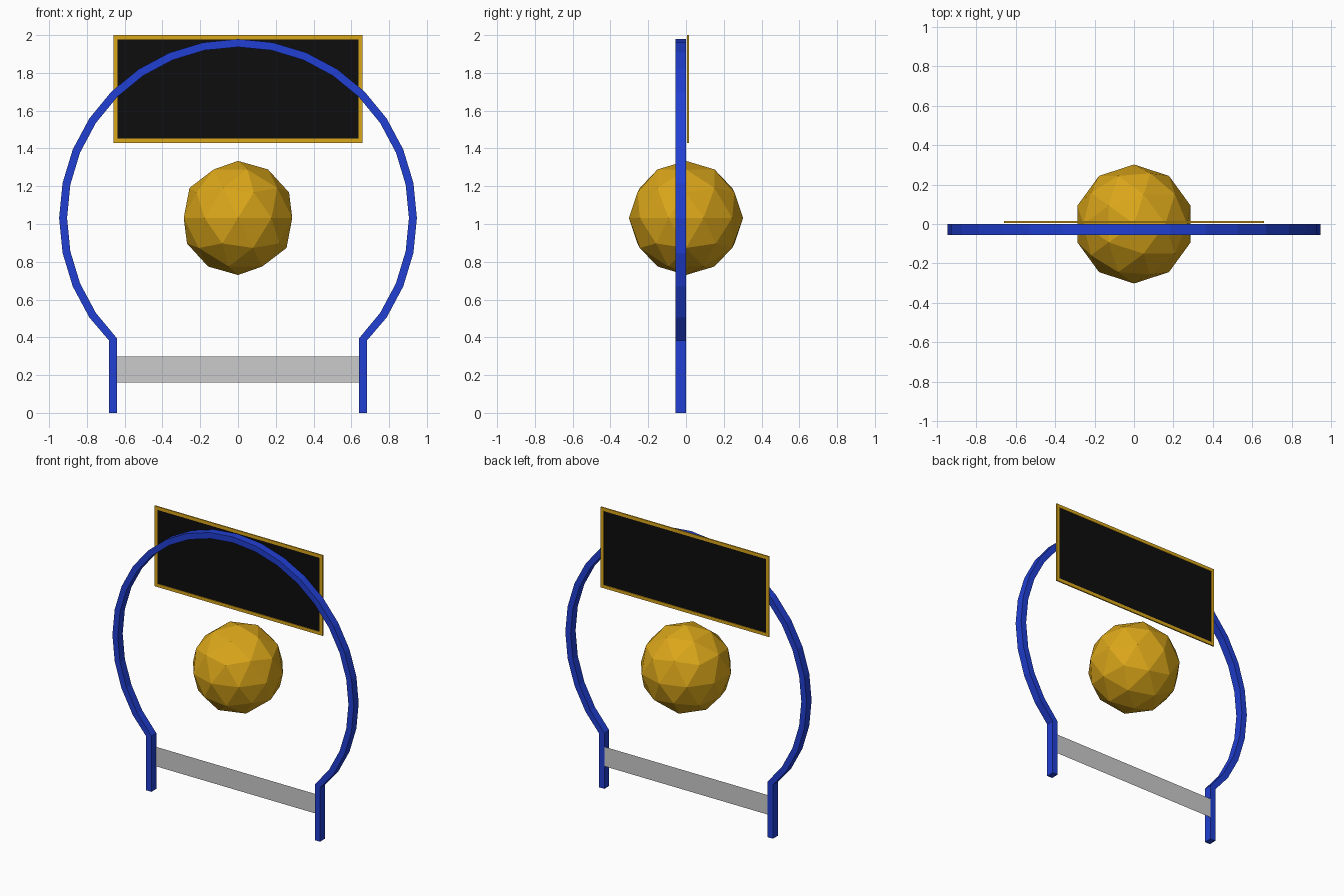
import bpy, bmesh, math

if "Cube" in bpy.data.objects:
    bpy.data.objects.remove(bpy.data.objects["Cube"])


def material(name, rgb):
    m = bpy.data.materials.new(name)
    m.diffuse_color = (*rgb, 1)
    m.use_nodes = True
    m.node_tree.nodes["Principled BSDF"].inputs["Base Color"].default_value = m.diffuse_color
    return m


BLUE = material("blue_paint", (0.015, 0.05, 0.65))
GOLD = material("gold", (0.70, 0.38, 0.01))
BLACK = material("black", (0.004, 0.004, 0.004))


def finish(name, bm, mat=None):
    bmesh.ops.recalc_face_normals(bm, faces=bm.faces)
    mesh = bpy.data.meshes.new(name)
    bm.to_mesh(mesh)
    bm.free()
    obj = bpy.data.objects.new(name, mesh)
    bpy.context.collection.objects.link(obj)
    if mat:
        mesh.materials.append(mat)
    return obj


def band(name, inner, outer, y0, y1, closed, mat):
    """Square-section band between two x/z outlines."""
    bm = bmesh.new()
    rings = [[bm.verts.new((x, y, z)) for (x, z), y in
              ((i, y0), (o, y0), (o, y1), (i, y1))]
             for i, o in zip(inner, outer)]
    pairs = list(zip(rings, rings[1:]))
    if closed:
        pairs.append((rings[-1], rings[0]))
    else:
        bm.faces.new(rings[0])
        bm.faces.new(rings[-1])
    for a, b in pairs:
        for k in range(4):
            n = (k + 1) % 4
            bm.faces.new((a[k], a[n], b[n], b[k]))
    return finish(name, bm, mat)


def sheet(name, hx, z0, z1, y, mat=None):
    bm = bmesh.new()
    bm.faces.new([bm.verts.new((x, y, z)) for x, z in rect(hx, z0, z1)])
    return finish(name, bm, mat)


def rect(hx, z0, z1):
    return [(-hx, z0), (hx, z0), (hx, z1), (-hx, z1)]


CENTRE_Z = 1.032


def arch_outline(radius, leg_x, join_z):
    # 32-sided circle, open over the lower quarter, with straight legs
    angles = [math.radians(-33.75 + 11.25 * i) for i in range(23)]
    arc = [(radius * math.cos(a), CENTRE_Z + radius * math.sin(a)) for a in angles]
    return [(leg_x, 0), (leg_x, join_z)] + arc + [(-leg_x, join_z), (-leg_x, 0)]


# Arch with legs
band("arch_frame", arch_outline(0.905, 0.641, 0.395),
     arch_outline(0.947, 0.682, 0.382), -0.055, 0, False, BLUE)

# Cross bar, a thin strip between the legs
sheet("cross_bar", 0.645, 0.16, 0.298, -0.001)

# Sign panel and its border
band("panel_border", rect(0.637, 1.453, 1.977), rect(0.66, 1.43, 2.0),
     0.006, 0.015, True, GOLD)
sheet("panel", 0.638, 1.452, 1.978, 0.0105, BLACK)

# Faceted ball
bpy.ops.mesh.primitive_ico_sphere_add(subdivisions=2, radius=0.302,
                                      location=(0, 0, CENTRE_Z))
ball = bpy.context.object
ball.name = "faceted_ball"
ball.data.materials.append(GOLD)
